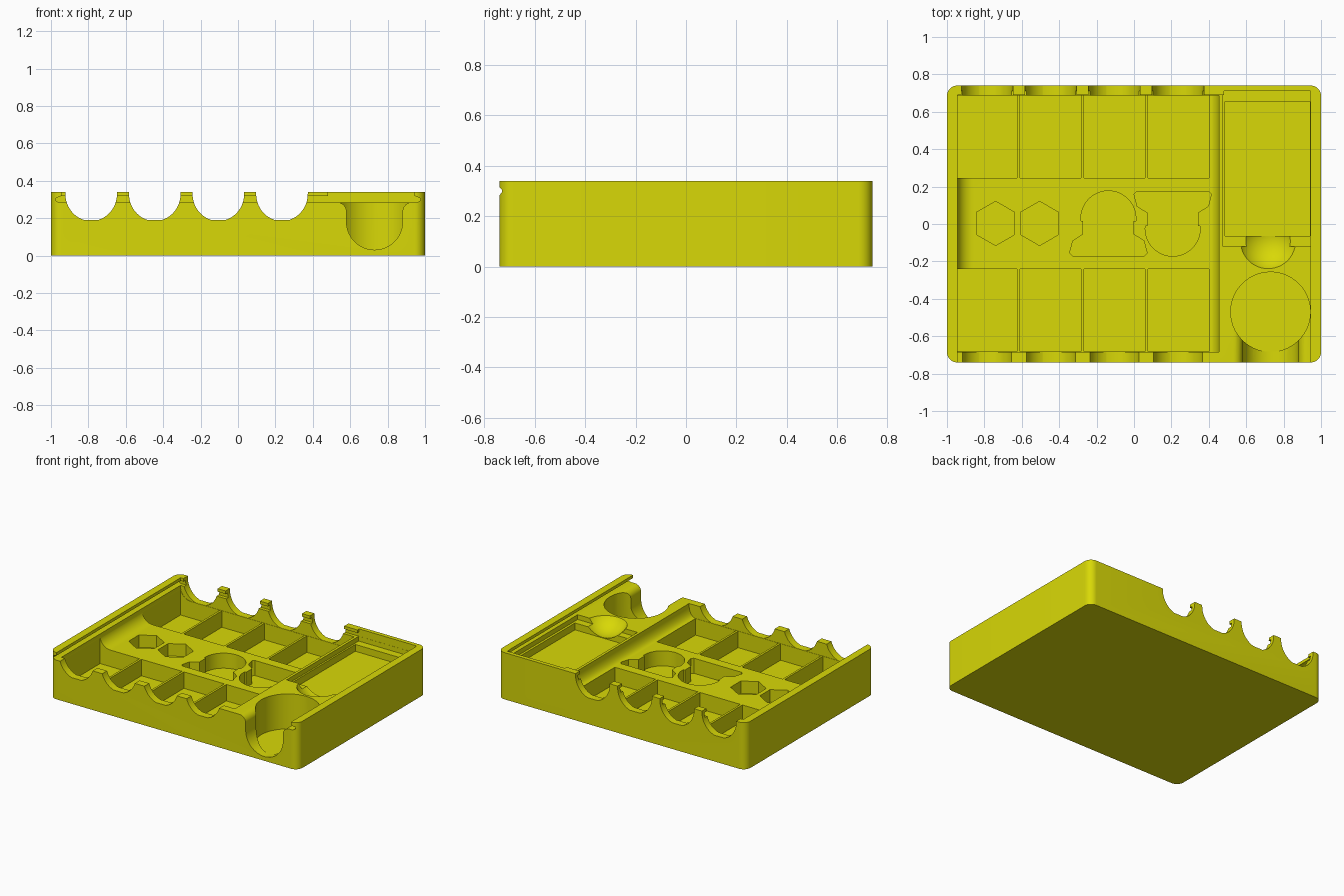
import bpy, bmesh, math
from math import cos, sin, pi

if "Cube" in bpy.data.objects:
    bpy.data.objects.remove(bpy.data.objects["Cube"])


def arc(cx, cy, rx, ry, a0, a1, n=16):
    """Points on an elliptical arc, angles in degrees."""
    return [(cx + rx * cos(math.radians(a0 + (a1 - a0) * i / n)),
             cy + ry * sin(math.radians(a0 + (a1 - a0) * i / n))) for i in range(n + 1)]


def prism(name, pts, lo, hi, axis='z'):
    """Extrude a closed profile along z (x,y points) or y (x,z points)."""
    bm = bmesh.new()
    ends = []
    for t in (lo, hi):
        ends.append([bm.verts.new((a, b, t) if axis == 'z' else (a, t, b)) for a, b in pts])
    bm.faces.new(ends[0])
    bm.faces.new(ends[1][::-1])
    n = len(pts)
    for i in range(n):
        j = (i + 1) % n
        bm.faces.new((ends[0][i], ends[0][j], ends[1][j], ends[1][i]))
    bmesh.ops.recalc_face_normals(bm, faces=bm.faces)
    me = bpy.data.meshes.new(name)
    bm.to_mesh(me)
    bm.free()
    ob = bpy.data.objects.new(name, me)
    bpy.context.collection.objects.link(ob)
    return ob


def cut(cutter):
    """Subtract a cutter from the tray and discard it."""
    m = tray.modifiers.new("cut", 'BOOLEAN')
    m.operation, m.solver, m.object = 'DIFFERENCE', 'EXACT', cutter
    bpy.context.view_layer.objects.active = tray
    bpy.ops.object.modifier_apply(modifier=m.name)
    bpy.data.objects.remove(cutter)


def cut_prism(pts, lo, hi, axis='z'):
    cut(prism("cutter", pts, lo, hi, axis))


def cut_box(x0, x1, y0, y1, z0, z1):
    cut_prism([(x0, y0), (x1, y0), (x1, y1), (x0, y1)], z0, z1)


# Tray block with rounded upright corners
W, D, H, R = 1.0, 0.74, 0.34, 0.055
outline = []
for k, (sx, sy) in enumerate([(1, 1), (-1, 1), (-1, -1), (1, -1)]):
    outline += arc(sx * (W - R), sy * (D - R), R, R, 90 * k, 90 * k + 90, 10)
tray = prism("tray", outline, 0, H)

# Sliding lid channel, open at the front, with an overhanging tapered lip
DECK = 0.285
side = [(0.96, DECK), (0.976, 0.295), (0.976, 0.306), (0.947, 0.318)]
cut_prism(side + [(-x, z) for x, z in reversed(side)], -0.9, 0.712, 'y')
cut_box(-0.945, 0.945, -0.9, 0.69, 0.30, 0.5)
cut_box(0.48, 0.943, 0.5, 0.71, 0.30, 0.5)

# Main cavity with scooped sides
FLOOR = 0.19
cavity = ([(-0.945, 0.30)] + arc(-0.86, 0.275, 0.085, 0.085, 180, 270)
          + arc(0.405, 0.275, 0.05, 0.085, 270, 360) + [(0.455, 0.30)])
cut_prism(cavity, -0.685, 0.688, 'y')

# Eight deeper bins separated by thin dividers
for x0, x1 in [(-0.943, -0.626), (-0.610, -0.284), (-0.268, 0.058), (0.074, 0.402)]:
    for y0, y1 in [(-0.683, -0.24), (0.245, 0.686)]:
        cut_box(x0, x1, y0, y1, 0.07, 0.29)

# Rounded scallops through the front and back walls
for cx in (-0.785, -0.445, -0.105, 0.235):
    scallop = [(x, max(z, 0.191)) for x, z in arc(cx, 0.33, 0.138, 0.145, 180, 360, 28)]
    clean = [p for p in scallop if p[1] > 0.191]
    half = len(clean) // 2
    flat = [(cx - 0.04, 0.191), (cx + 0.04, 0.191)]
    scallop = [(cx - 0.138, 0.5)] + clean[:half] + flat + clean[half:] + [(cx + 0.138, 0.5)]
    for y0, y1 in [(-0.9, -0.6), (0.6, 0.9)]:
        cut_prism(scallop, y0, y1, 'y')

# Hexagonal sockets
for cx in (-0.74, -0.505):
    cut_prism([(cx + 0.118 * sin(i * pi / 3), 0.003 + 0.118 * cos(i * pi / 3))
               for i in range(6)], 0.10, 0.24)

# Two figure-shaped sockets, the second turned half round
base = [(0.135, 0.015), (0.135, -0.055), (0.19, -0.09), (0.207, -0.155), (0.192, -0.17)]
half_profile = arc(0, 0.03, 0.147, 0.147, 90, -5, 18) + base
figure = half_profile + [(-x, y) for x, y in reversed(half_profile[1:])]
cut_prism([(x - 0.137, y) for x, y in figure], 0.08, 0.24)
cut_prism([(0.207 - x, 0.005 - y) for x, y in figure], 0.08, 0.24)

# Shallow stepped rectangular compartment
cut_box(0.475, 0.957, -0.12, 0.711, 0.25, 0.30)
cut_box(0.487, 0.94, -0.065, 0.655, 0.20, 0.28)

# Spherical finger scoop at the compartment's front edge
bpy.ops.mesh.primitive_uv_sphere_add(segments=48, ring_count=32, radius=0.172,
                                     location=(0.717, -0.092, 0.374))
cut(bpy.context.object)

# Round well with a U-shaped opening in the front wall
cut_prism(arc(0.73, -0.47, 0.213, 0.213, 0, 360, 56)[:-1], 0.03, 0.31)
slot = ([(0.53, 0.31)] + arc(0.53, 0.235, 0.05, 0.05, 90, 0, 8)
        + arc(0.73, 0.181, 0.15, 0.15, 180, 360, 28)
        + arc(0.93, 0.235, 0.05, 0.05, 180, 90, 8) + [(0.93, 0.31)])
cut_prism(slot, -0.9, -0.5, 'y')

# Single yellow colour
yellow = bpy.data.materials.new("olive_yellow")
yellow.diffuse_color = (0.69, 0.69, 0.002, 1)
yellow.use_nodes = True
yellow.node_tree.nodes["Principled BSDF"].inputs["Base Color"].default_value = yellow.diffuse_color
tray.data.materials.clear()
tray.data.materials.append(yellow)
for p in tray.data.polygons:
    p.material_index = 0

bpy.ops.object.select_all(action='DESELECT')
tray.select_set(True)
bpy.context.view_layer.objects.active = tray
bpy.ops.object.shade_smooth_by_angle()
